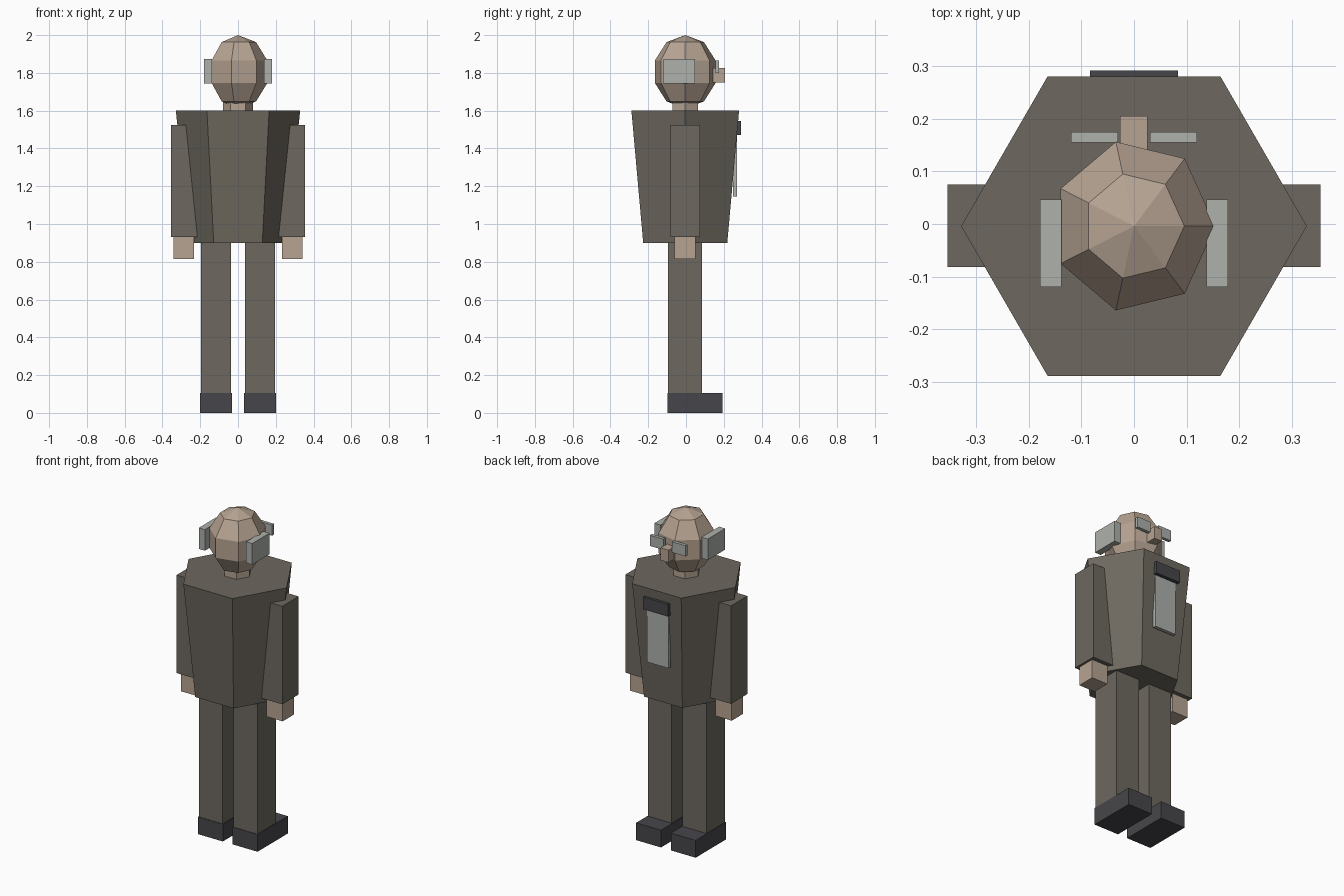
import bpy, bmesh
from math import sin, cos, pi

cube = bpy.data.objects.get("Cube")
if cube:
    bpy.data.objects.remove(cube, do_unlink=True)


def material(name, r, g, b):
    m = bpy.data.materials.new(name)
    m.use_nodes = True
    m.diffuse_color = (r, g, b, 1)
    bsdf = next(n for n in m.node_tree.nodes if n.type == 'BSDF_PRINCIPLED')
    bsdf.inputs["Base Color"].default_value = (r, g, b, 1)
    return m


cloth = material("olive cloth", 0.155, 0.14, 0.115)
skin = material("skin", 0.47, 0.37, 0.29)
metal = material("pale grey", 0.42, 0.44, 0.41)
dark = material("dark charcoal", 0.062, 0.06, 0.068)


def finish(name, bm, mat):
    bmesh.ops.recalc_face_normals(bm, faces=bm.faces)
    mesh = bpy.data.meshes.new(name)
    bm.to_mesh(mesh)
    bm.free()
    mesh.materials.append(mat)
    obj = bpy.data.objects.new(name, mesh)
    bpy.context.collection.objects.link(obj)
    return obj


def box(name, mat, x, y, z):
    """Box from (low, high) ranges on each axis."""
    bm = bmesh.new()
    bmesh.ops.create_cube(bm, size=1)
    for v in bm.verts:
        v.co = [lo + (hi - lo) * (c + 0.5) for c, (lo, hi) in zip(v.co, (x, y, z))]
    return finish(name, bm, mat)


def pair(name, mat, x, y, z):
    """Box on the left (+x) and its mirror on the right."""
    box("left_" + name, mat, x, y, z)
    box("right_" + name, mat, (-x[1], -x[0]), y, z)


def loft(name, mat, sides, rings, cy=-0.004):
    """Closed stack of polygon rings (z, x radius, y radius), first corner on +x."""
    bm = bmesh.new()
    loops = []
    for z, rx, ry in rings:
        angles = [2 * pi * i / sides for i in range(sides)]
        loops.append([bm.verts.new((rx * cos(a), cy + ry * sin(a), z)) for a in angles])
    for low, high in zip(loops, loops[1:]):
        for i in range(sides):
            j = (i + 1) % sides
            bm.faces.new((low[i], low[j], high[j], high[i]))
    bm.faces.new(loops[0])
    bm.faces.new(loops[-1])
    bmesh.ops.remove_doubles(bm, verts=bm.verts, dist=0.0005)
    return finish(name, bm, mat)


# Tapered torso and neck
loft("torso", cloth, 6, [(0.9, 0.257, 0.257), (1.6, 0.329, 0.329)])
loft("neck", skin, 6, [(1.58, 0.079, 0.079), (1.7, 0.079, 0.079)])

# Faceted head: coarse ellipsoid with small polar fans
head_rings = []
for k in range(6):
    t = pi * k / 5
    s = max(sin(t), 0.0001)
    head_rings.append((1.806 - 0.194 * cos(t), 0.163 * s, 0.173 * s))
loft("head", skin, 7, head_rings)

# Limbs
pair("arm", cloth, (0.215, 0.355), (-0.082, 0.075), (0.93, 1.525))
pair("hand", skin, (0.233, 0.342), (-0.06, 0.05), (0.815, 0.94))
pair("leg", cloth, (0.037, 0.196), (-0.095, 0.085), (0.09, 0.92))
pair("shoe", dark, (0.033, 0.2), (-0.098, 0.193), (0, 0.105))

# Face and ear pieces
box("nose", skin, (-0.027, 0.026), (0.12, 0.206), (1.75, 1.825))
pair("lens", metal, (0.03, 0.12), (0.155, 0.175), (1.8, 1.865))
pair("ear_plate", metal, (0.138, 0.179), (-0.12, 0.047), (1.745, 1.873))

# Chest board with clip
box("chest_board", metal, (-0.072, 0.072), (0.25, 0.271), (1.145, 1.5))
box("board_clip", dark, (-0.084, 0.084), (0.262, 0.292), (1.47, 1.545))
